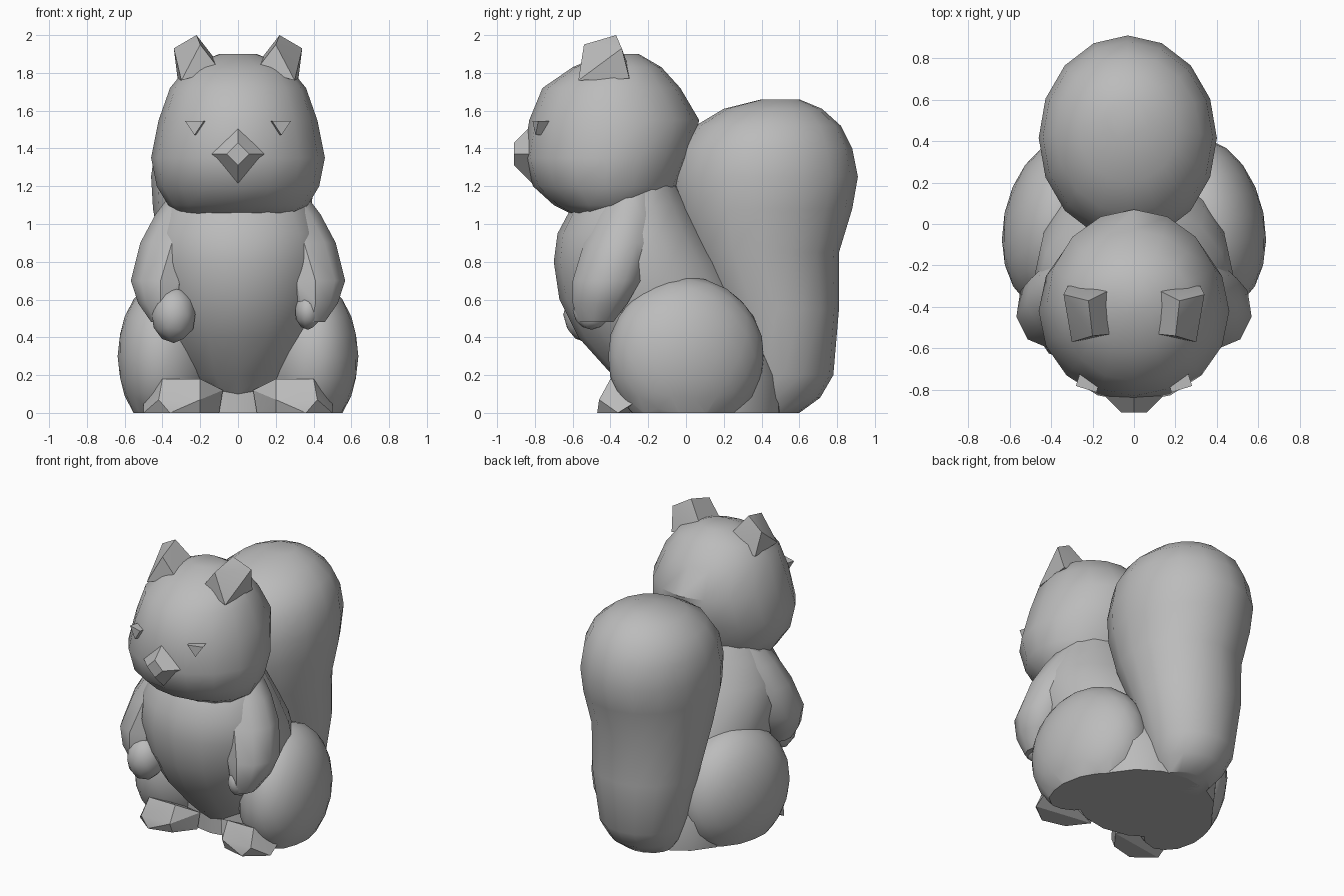
import bpy
import bmesh
import math
from mathutils import Euler, Matrix

default_cube = bpy.data.objects.get("Cube")
if default_cube:
    bpy.data.objects.remove(default_cube, do_unlink=True)

QUARTER_TURN = math.pi / 2

# One plain grey for the whole figure
grey = bpy.data.materials.new("stone_grey")
grey.use_nodes = True
colour = (0.5, 0.5, 0.5, 1)
grey.diffuse_color = colour
for node in grey.node_tree.nodes:
    if node.type == 'BSDF_PRINCIPLED':
        node.inputs["Base Color"].default_value = colour


def finish(bm, name, sharp_angle):
    """Turn a bmesh into a named, shaded object."""
    bmesh.ops.recalc_face_normals(bm, faces=bm.faces)
    mesh = bpy.data.meshes.new(name)
    bm.to_mesh(mesh)
    bm.free()
    mesh.materials.append(grey)
    mesh.shade_smooth()
    mesh.set_sharp_from_angle(angle=math.radians(sharp_angle))
    obj = bpy.data.objects.new(name, mesh)
    bpy.context.collection.objects.link(obj)


def loft(name, rows, sides=16, centre_x=0, side=1):
    """Stack oval rings; each row is height, front, back, half width, shift."""
    bm = bmesh.new()
    rings = []
    for height, front, back, half_width, *shift in rows:
        middle, depth = (front + back) / 2, (back - front) / 2
        ring = []
        for i in range(sides):
            angle = math.tau * i / sides
            x = centre_x + sum(shift) + half_width * math.sin(angle)
            y = middle - depth * math.cos(angle)
            ring.append(bm.verts.new((side * x, y, height)))
        rings.append(ring)
    for low, high in zip(rings, rings[1:]):
        for i in range(sides):
            j = (i + 1) % sides
            bm.faces.new((low[i], low[j], high[j], high[i]))
    bm.faces.new(rings[0])
    bm.faces.new(rings[-1])
    finish(bm, name, sharp_angle=40)


def blob(name, centre, radii, turn=(0, 0, 0), detail=3):
    """Faceted ellipsoid with everything below the ground sliced off."""
    bm = bmesh.new()
    bmesh.ops.create_icosphere(bm, subdivisions=detail, radius=1)
    bm.transform(Matrix.LocRotScale(centre, Euler(turn), radii))
    bmesh.ops.bisect_plane(
        bm, geom=bm.verts[:] + bm.edges[:] + bm.faces[:],
        plane_co=(0, 0, 0), plane_no=(0, 0, 1), clear_inner=True)
    rim = [edge for edge in bm.edges if edge.is_boundary]
    if rim:
        bmesh.ops.holes_fill(bm, edges=rim, sides=0)
    finish(bm, name, sharp_angle=40)


def prism(name, sides, taper, centre, half_size, turn):
    """Chiselled prism whose far end is scaled by the taper."""
    bm = bmesh.new()
    bmesh.ops.create_cone(bm, cap_ends=True, segments=sides,
                          radius1=1, radius2=taper, depth=2)
    bm.transform(Matrix.LocRotScale(centre, Euler(turn), half_size))
    finish(bm, name, sharp_angle=25)


def hull(name, side, corners):
    """Chiselled block wrapped around a few corners."""
    bm = bmesh.new()
    for x, y, z in corners:
        bm.verts.new((side * x, y, z))
    bmesh.ops.convex_hull(bm, input=bm.verts)
    finish(bm, name, sharp_angle=25)


# Head with a broad jaw and a tapering crown
loft("head", [
    (1.05, -0.6, -0.3, 0.3),
    (1.1, -0.7, -0.1, 0.37),
    (1.2, -0.81, -0.04, 0.43),
    (1.35, -0.86, 0.02, 0.46),
    (1.55, -0.83, 0.07, 0.42),
    (1.72, -0.76, -0.03, 0.36),
    (1.83, -0.6, -0.13, 0.27),
    (1.9, -0.44, -0.25, 0.1),
])
prism("snout", 4, 0.25, (0, -0.82, 1.37), (0.24, 0.24, 0.09),
      (QUARTER_TURN, 0, 0))

# Belly and seat
loft("torso", [
    (0.1, -0.3, 0.4, 0.2),
    (0.2, -0.39, 0.4, 0.32),
    (0.4, -0.57, 0.4, 0.41),
    (0.6, -0.67, 0.3, 0.46),
    (0.8, -0.7, 0.2, 0.48),
    (0.95, -0.68, 0.1, 0.46),
    (1.1, -0.6, 0.02, 0.39),
    (1.2, -0.5, -0.04, 0.33),
])
loft("rump", [
    (0, -0.3, 0.52, 0.45),
    (0.2, -0.3, 0.52, 0.48),
    (0.4, -0.3, 0.45, 0.46),
    (0.6, -0.3, 0.32, 0.4),
])

# Bushy tail, narrow at the foot and full at the top
loft("tail", [
    (0, 0.3, 0.6, 0.17),
    (0.08, 0.25, 0.71, 0.23),
    (0.2, 0.25, 0.78, 0.28),
    (0.55, 0.15, 0.81, 0.35),
    (0.85, 0, 0.81, 0.38),
    (1.08, -0.07, 0.88, 0.42),
    (1.25, -0.08, 0.91, 0.43),
    (1.4, -0.04, 0.88, 0.41),
    (1.52, 0.05, 0.82, 0.35),
    (1.61, 0.2, 0.72, 0.24),
    (1.66, 0.4, 0.6, 0.1),
], centre_x=-0.03)

# Paired parts
for label, side in (("left", 1), ("right", -1)):
    blob(label + "_thigh", (side * 0.36, 0, 0.3), (0.27, 0.42, 0.42),
         (0, 0, side * 0.2))

    loft(label + "_arm", [
        (1.17, -0.42, -0.15, 0.13, 0.22),
        (1.05, -0.48, -0.15, 0.16, 0.28),
        (0.9, -0.54, -0.17, 0.17, 0.35),
        (0.7, -0.6, -0.23, 0.16, 0.41),
        (0.58, -0.6, -0.3, 0.12, 0.41),
        (0.48, -0.57, -0.38, 0.07, 0.39),
    ], sides=9, side=side)

    hull(label + "_foot", side, [
        (0.1, -0.3, 0), (0.2, -0.43, 0), (0.36, -0.47, 0), (0.5, -0.36, 0),
        (0.2, -0.46, 0.07), (0.42, -0.46, 0.07), (0.2, -0.4, 0.18),
        (0.4, -0.4, 0.18), (0.08, -0.3, 0.12), (0.5, -0.2, 0.1),
    ])

    hull(label + "_ear", side, [
        (0.1, -0.53, 1.82), (0.3, -0.57, 1.76), (0.2, -0.54, 1.95),
        (0.22, -0.37, 2), (0.34, -0.34, 1.93), (0.32, -0.3, 1.77),
        (0.08, -0.3, 1.82),
    ])

    prism(label + "_eye", 3, 1, (side * 0.21, -0.73, 1.52), (0.06, 0.05, 0.07),
          (-QUARTER_TURN, 0, side * 0.3))

# The right paw is raised, the left one tucked against the belly
blob("right_paw", (-0.34, -0.52, 0.52), (0.12, 0.13, 0.15), detail=2)
blob("left_paw", (0.37, -0.5, 0.54), (0.07, 0.1, 0.1), detail=2)
